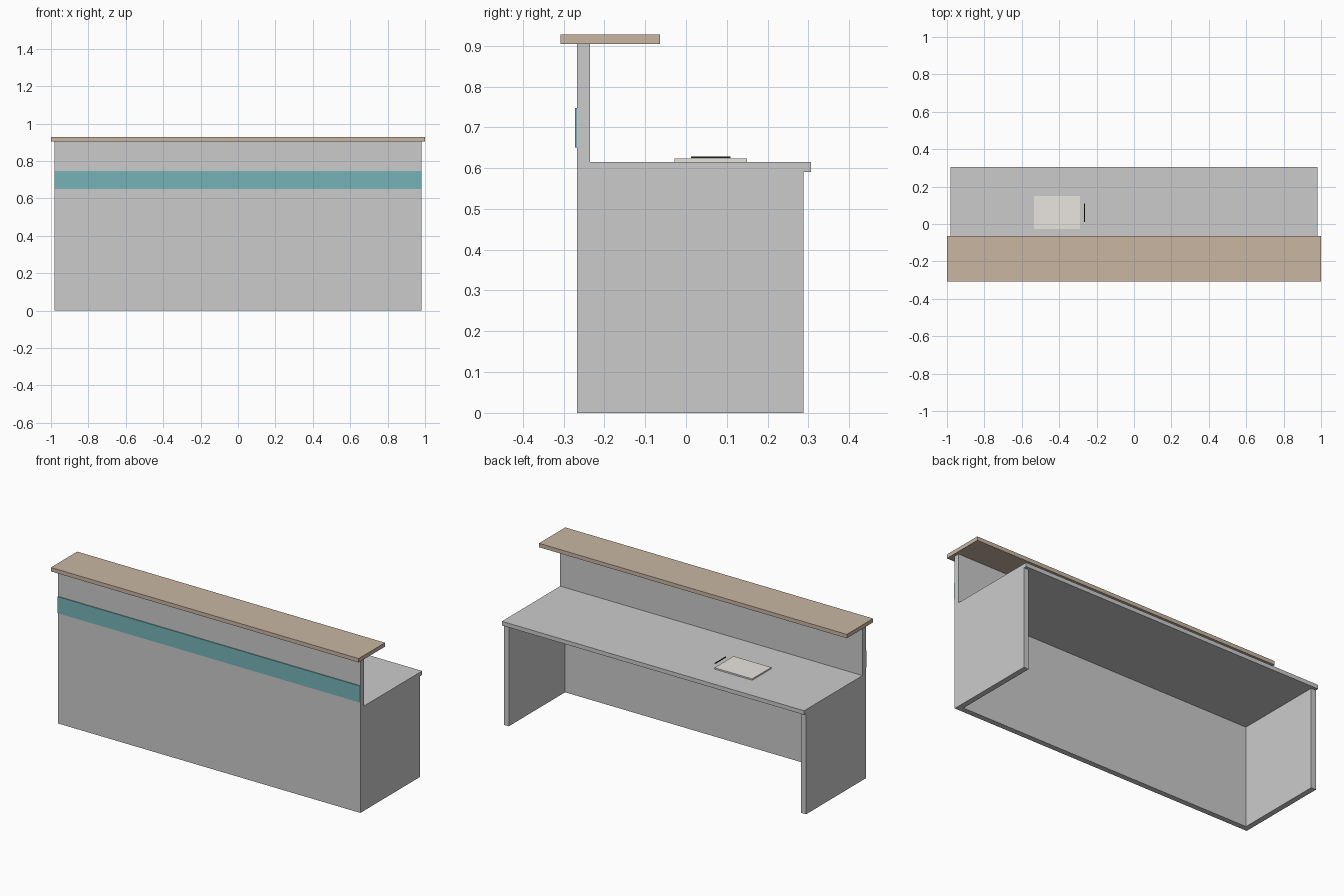
import bpy
import bmesh
from mathutils import Matrix, Vector

if "Cube" in bpy.data.objects:
    bpy.data.objects.remove(bpy.data.objects["Cube"])


def material(name, rgb):
    m = bpy.data.materials.new(name)
    m.diffuse_color = (*rgb, 1)
    m.use_nodes = True
    m.node_tree.nodes["Principled BSDF"].inputs["Base Color"].default_value = m.diffuse_color
    return m


def box(name, x, y, z, mat=None):
    """Box spanning the given (min, max) ranges."""
    lo, hi = Vector((x[0], y[0], z[0])), Vector((x[1], y[1], z[1]))
    bm = bmesh.new()
    bmesh.ops.create_cube(bm, size=1, matrix=Matrix.LocRotScale(None, None, hi - lo))
    me = bpy.data.meshes.new(name)
    bm.to_mesh(me)
    bm.free()
    if mat:
        me.materials.append(mat)
    ob = bpy.data.objects.new(name, me)
    ob.location = (lo + hi) / 2
    bpy.context.collection.objects.link(ob)
    return ob


wood = material("wood", (0.58, 0.47, 0.365))
teal = material("teal", (0.18, 0.455, 0.475))
paper = material("paper", (0.82, 0.79, 0.75))
black = material("black", (0.03, 0.03, 0.03))

W = 0.982  # half width of the desk body
T = 0.032  # panel thickness

# Body: tall front panel, two side panels, work surface
box("front_panel", (-W, W), (-0.267, -0.235), (0, 0.904))
for side, x in (("left", (-W, -W + T)), ("right", (W - T, W))):
    box(side + "_side_panel", x, (-0.235, 0.288), (0, 0.591))
box("work_surface", (-W, W), (-0.235, 0.306), (0.591, 0.615))

# Raised wooden counter and coloured band on the front
box("counter_top", (-1, 1), (-0.308, -0.064), (0.904, 0.927), wood)
box("front_band", (-W, W), (-0.272, -0.267), (0.65, 0.747), teal)

# Notepad and pen on the work surface
box("notepad", (-0.535, -0.29), (-0.028, 0.15), (0.615, 0.623), paper)
box("pen", (-0.267, -0.263), (0.012, 0.109), (0.6245, 0.6285), black)
